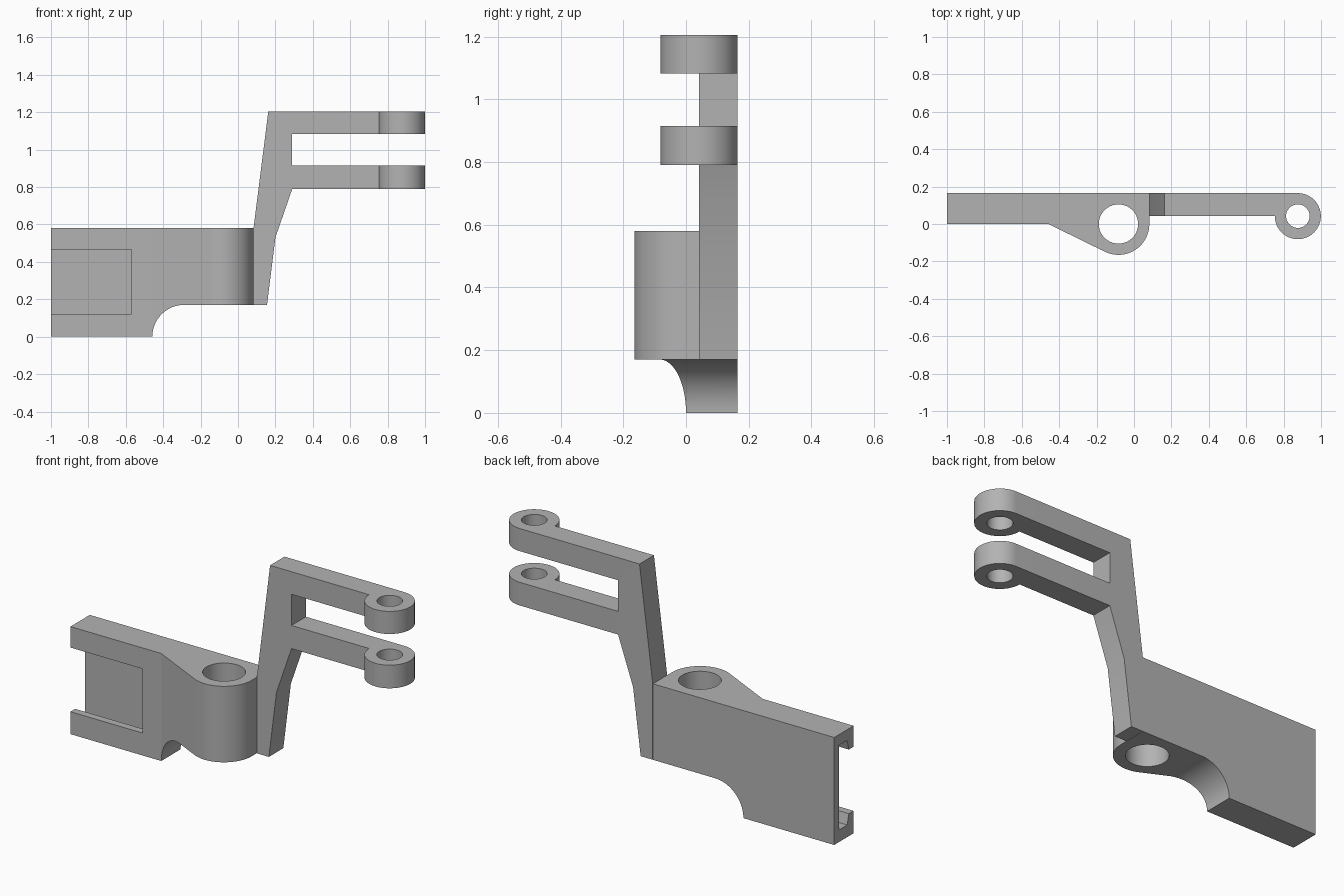
import bpy, bmesh
from math import cos, sin, radians, acos, degrees
from mathutils import Vector

cube = bpy.data.objects.get("Cube")
if cube:
    bpy.data.objects.remove(cube)

grey = bpy.data.materials.new("light grey")
grey.use_nodes = True
colour = (0.45, 0.45, 0.45, 1)
grey.diffuse_color = colour
grey.node_tree.nodes["Principled BSDF"].inputs["Base Color"].default_value = colour


def arc(cx, cy, r, start, end, steps):
    angles = [radians(start + (end - start) * i / steps) for i in range(steps + 1)]
    return [(cx + r * cos(a), cy + r * sin(a)) for a in angles]


def prism(name, outline, axis, low, high):
    """Extrude a 2D outline along an axis; the outline holds the other two axes in order."""
    def place(p, depth):
        c = list(p)
        c.insert("xyz".index(axis), depth)
        return Vector(c)
    bm = bmesh.new()
    face = bm.faces.new([bm.verts.new(place(p, low)) for p in outline])
    grown = bmesh.ops.extrude_face_region(bm, geom=[face])["geom"]
    shift = place((0, 0), high - low)
    bmesh.ops.translate(bm, verts=[g for g in grown if isinstance(g, bmesh.types.BMVert)], vec=shift)
    bmesh.ops.recalc_face_normals(bm, faces=bm.faces)
    mesh = bpy.data.meshes.new(name)
    bm.to_mesh(mesh)
    bm.free()
    mesh.materials.append(grey)
    obj = bpy.data.objects.new(name, mesh)
    bpy.context.collection.objects.link(obj)
    return obj


def combine(target, tool, operation):
    """Apply a boolean and discard the tool."""
    mod = target.modifiers.new(operation, "BOOLEAN")
    mod.operation, mod.solver, mod.object = operation, "EXACT", tool
    bpy.context.view_layer.objects.active = target
    bpy.ops.object.modifier_apply(modifier=mod.name)
    bpy.data.objects.remove(tool)


BACK, ARM_FRONT = 0.165, 0.042
BOSS_X, BOSS_R, BODY_TOP, STEP = -0.083, 0.165, 0.58, 0.17
CORNER = -0.458

# Body: flat plate flaring tangentially into the round pivot boss
tangent = 180 + degrees(acos(BOSS_R / (BOSS_X - CORNER)))
plan = [(-1, BACK), (-1, 0), (CORNER, 0)]
plan += arc(BOSS_X, 0, BOSS_R, tangent, 360, 40) + [(BOSS_X + BOSS_R, BACK)]
body = prism("body", plan, "z", 0, BODY_TOP)

# Relief under the boss with a concave quarter round
relief = [(CORNER, -0.1)] + arc(CORNER + STEP, 0, STEP, 180, 90, 24) + [(0.4, STEP), (0.4, -0.1)]
combine(body, prism("relief_cutter", relief, "y", -0.5, 0.5), "DIFFERENCE")

# Undercut slot, open at the end of the plate
half = [(-0.1, 0.173), (0.04, 0.173), (0.055, 0.228), (0.124, 0.228)]
mid = 0.294
slot = [(y, mid - h) for y, h in half] + [(y, mid + h) for y, h in reversed(half)]
combine(body, prism("slot_cutter", slot, "x", -1.2, -0.57), "DIFFERENCE")

# Upright of the arm
upright = [(0.083, STEP), (0.155, STEP), (0.2, 0.53), (0.29, 0.79),
           (0.29, 1.205), (0.162, 1.205), (0.083, BODY_TOP)]
arm = prism("arm", upright, "y", ARM_FRONT, BACK)

# Two fork prongs ending in round eyes
EYE_X, EYE_R = 0.876, BACK - ARM_FRONT
prong = [(0.29, BACK), (0.29, ARM_FRONT)] + arc(EYE_X, ARM_FRONT, EYE_R, 180, 450, 48)
for name, low, high in (("lower_prong", 0.79, 0.915), ("upper_prong", 1.083, 1.205)):
    combine(arm, prism(name, prong, "z", low, high), "UNION")
combine(body, arm, "UNION")

# Pivot bore and eye bores
for x, y, r, low, high in ((BOSS_X, 0, 0.105, 0, 0.7), (EYE_X, ARM_FRONT, 0.063, 0.7, 1.3)):
    bore = prism("bore_cutter", arc(x, y, r, 0, 352.5, 47), "z", low, high)
    combine(body, bore, "DIFFERENCE")

# Clean joints and smooth the round surfaces
body.name = body.data.name = "fork_bracket"
bm = bmesh.new()
bm.from_mesh(body.data)
bmesh.ops.remove_doubles(bm, verts=bm.verts, dist=0.0001)
bmesh.ops.dissolve_limit(bm, angle_limit=radians(0.5), verts=bm.verts, edges=bm.edges)
bm.to_mesh(body.data)
bm.free()
bpy.ops.object.select_all(action="DESELECT")
body.select_set(True)
bpy.context.view_layer.objects.active = body
bpy.ops.object.shade_smooth_by_angle(angle=radians(20))
